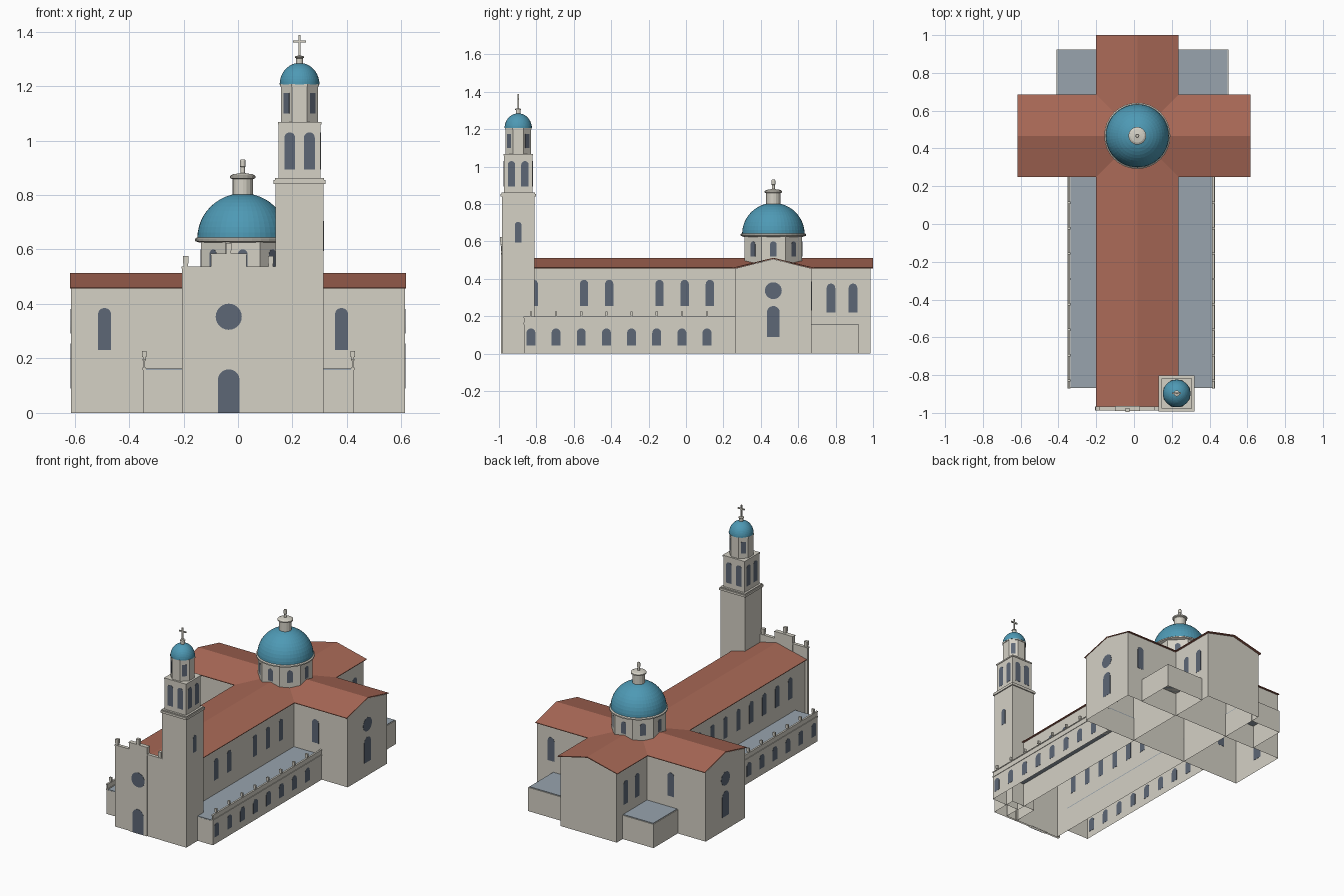
import bpy, bmesh, math
from mathutils import Vector

if "Cube" in bpy.data.objects:
    bpy.data.objects.remove(bpy.data.objects["Cube"], do_unlink=True)


def material(name, r, g, b):
    m = bpy.data.materials.new(name)
    m.use_nodes = True
    m.diffuse_color = (r, g, b, 1)
    m.node_tree.nodes["Principled BSDF"].inputs["Base Color"].default_value = (r, g, b, 1)
    return m


STONE = material("pale stone", 0.66, 0.635, 0.56)
TILE = material("terracotta tile", 0.4, 0.142, 0.095)
TEAL = material("teal dome", 0.076, 0.32, 0.46)
GLASS = material("dark glass", 0.11, 0.135, 0.18)
LEAD = material("grey roof", 0.315, 0.37, 0.42)


def finish(name, bm, mat):
    """Turn into an object; shells are open where they meet the ground."""
    bmesh.ops.recalc_face_normals(bm, faces=bm.faces)
    floor = [f for f in bm.faces if all(v.co.z < 0.0001 for v in f.verts)]
    bmesh.ops.delete(bm, geom=floor, context="FACES_ONLY")
    me = bpy.data.meshes.new(name)
    bm.to_mesh(me)
    bm.free()
    me.materials.append(mat)
    ob = bpy.data.objects.new(name, me)
    bpy.context.collection.objects.link(ob)


def box(name, x, y, z, mat=STONE):
    """Box from three (low, high) ranges."""
    bm = bmesh.new()
    bmesh.ops.create_cube(bm, size=1)
    for v in bm.verts:
        v.co = [r[0] if c < 0 else r[1] for c, r in zip(v.co, (x, y, z))]
    finish(name, bm, mat)


def square(name, cx, cy, half, z, mat=STONE):
    box(name, (cx - half, cx + half), (cy - half, cy + half), z, mat)


def extrude(name, pts, origin, angle, depth, mat):
    """Upright outline facing the given heading, extruded outwards."""
    a = math.radians(angle)
    ax, up = Vector((math.cos(a), math.sin(a), 0)), Vector((0, 0, 1))
    out = ax.cross(up)
    o = Vector(origin)
    bm = bmesh.new()
    f = bm.faces.new([bm.verts.new(o + ax * u + up * w) for u, w in pts])
    # Keep the first cap so that the prism is closed
    r = bmesh.ops.extrude_face_region(bm, geom=[f], use_keep_orig=True)
    moved = [v for v in r["geom"] if isinstance(v, bmesh.types.BMVert)]
    bmesh.ops.translate(bm, verts=moved, vec=out * depth)
    finish(name, bm, mat)


def plate(name, x, y, z, angle, pts):
    a = math.radians(angle)
    n = Vector((math.sin(a), -math.cos(a), 0)) * 0.001
    extrude(name, pts, Vector((x, y, z)) - n, angle, 0.002, GLASS)


def arch(name, x, y, z0, z1, w, angle):
    r, spring = w / 2, z1 - z0 - w / 2
    arc = [(r * math.cos(math.pi * i / 10), spring + r * math.sin(math.pi * i / 10))
           for i in range(11)]
    plate(name, x, y, z0, angle, [(-r, 0), (r, 0)] + arc)


def rose(name, x, y, z, r, angle):
    plate(name, x, y, z, angle, [(r * math.cos(math.tau * i / 24), r * math.sin(math.tau * i / 24))
                                 for i in range(24)])


def lathe(name, cx, cy, profile, mat=STONE, segs=32, turn=0.0):
    """Solid of revolution from (radius, height) points, closed at both ends."""
    bm = bmesh.new()
    rings = []
    for r, z in profile:
        rings.append([bm.verts.new((cx + r * math.cos(math.tau * i / segs + turn),
                                    cy + r * math.sin(math.tau * i / segs + turn), z))
                      for i in range(segs)])
    for lo, hi in zip(rings, rings[1:]):
        for i in range(segs):
            j = (i + 1) % segs
            bm.faces.new((lo[i], lo[j], hi[j], hi[i]))
    bm.faces.new(rings[0])
    bm.faces.new(rings[-1])
    finish(name, bm, mat)


def dome(name, cx, cy, r, z, height):
    steps = [math.pi / 2 * i / 12 for i in range(12)] + [1.55]
    lathe(name, cx, cy, [(r * math.cos(t), z + height * math.sin(t)) for t in steps], TEAL, 48)


def octagon(name, cx, cy, apothem, z0, z1):
    lathe(name, cx, cy, [(apothem / math.cos(math.pi / 8), z) for z in (z0, z1)],
          segs=8, turn=math.pi / 8)


CX, CY = 0.0175, 0.467          # crossing centre
HALF, EAVE, RIDGE = 0.205, 0.457, 0.507

# Nave and transept: gabled walls under thin tiled roofs
WALL = [(-HALF, 0), (HALF, 0), (HALF, EAVE - 0.001), (0, RIDGE - 0.001), (-HALF, EAVE - 0.001)]
E = HALF + 0.013
ROOF = [(-E, 0.456), (0, RIDGE), (E, 0.456), (E, 0.460), (0, 0.513), (-E, 0.460)]
extrude("nave_walls", WALL, (CX, 0.987, 0), 0, 1.96, STONE)
extrude("nave_roof", ROOF, (CX, 1.0, 0), 0, 1.97, TILE)
extrude("transept_walls", WALL, (-0.614, CY, 0), 90, 1.228, STONE)
extrude("transept_roof", ROOF, (-0.616, CY, 0), 90, 1.232, TILE)

# Aisles with parapets, finials and windows; rear annexes
bays = [-0.829 + 0.1345 * i for i in range(8)]
for side, s, edge, annex in (("right", -1, -0.348, -0.411), ("left", 1, 0.425, 0.499)):
    inner = CX + s * (HALF - 0.004)
    span = tuple(sorted((inner, edge)))
    rail = edge - s * 0.004
    box(side + "_aisle", span, (-0.867, 0.264), (0, 0.158))
    box(side + "_aisle_roof", span, (-0.866, 0.264), (0.158, 0.163), LEAD)
    box(side + "_string_course", (rail - 0.007, rail + 0.007), (-0.87, 0.264), (0.157, 0.166))
    box(side + "_parapet", (rail - 0.003, rail + 0.003), (-0.867, 0.264), (0.16, 0.193))
    box(side + "_coping", (rail - 0.006, rail + 0.006), (-0.87, 0.264), (0.192, 0.198))
    for i, y in enumerate(bays):
        arch(side + "_aisle_window", edge, y, 0.045, 0.135, 0.048, 90 * s)
        box(side + "_finial_stem", (rail - 0.005, rail + 0.005), (y - 0.004, y + 0.004), (0.197, 0.206))
        box(side + "_finial_cap", (rail - 0.008, rail + 0.008), (y - 0.006, y + 0.006), (0.205, 0.227))
        if s < 0 or i not in (1, 4):
            arch(side + "_clerestory_window", CX + s * HALF, y + 0.015, 0.255, 0.395, 0.044, 90 * s)
    for y in (0.775, 0.893):
        arch(side + "_choir_window", CX + s * HALF, y, 0.22, 0.375, 0.046, 90 * s)
    box(side + "_annex", tuple(sorted((inner, annex))), (0.668, 0.925), (0, 0.156))
    box(side + "_annex_roof", tuple(sorted((inner, annex - s * 0.005))), (0.668, 0.92), (0.156, 0.16), LEAD)
    # Transept end
    arch(side + "_transept_door", s * 0.614, CY, 0.09, 0.255, 0.068, 90 * s)
    rose(side + "_transept_rose", s * 0.614, CY, 0.337, 0.045, 90 * s)
for x, y, angle in ((-0.49, CY - HALF, 0), (0.38, CY - HALF, 0), (-0.36, CY + HALF, 180), (0.51, CY + HALF, 180)):
    arch("transept_window", x, y, 0.23, 0.385, 0.048, angle)

# West front
FX = -0.034
box("facade", (-0.205, 0.15), (-0.984, -0.967), (0, 0.532))
box("facade_coping", (-0.207, 0.15), (-0.987, -0.965), (0.531, 0.538))
box("facade_centre", (FX - 0.065, FX + 0.065), (-0.989, -0.965), (0, 0.58))
box("centre_coping", (FX - 0.067, FX + 0.067), (-0.991, -0.963), (0.579, 0.585))
arch("front_door", FX, -0.989, 0, 0.16, 0.08, 0)
rose("front_rose", FX, -0.989, 0.353, 0.048, 0)
for x, y, z in ((-0.192, -0.976, 0.537), (0.12, -0.976, 0.537), (FX, -0.985, 0.584)):
    square("front_finial_stem", x, y, 0.008, (z, z + 0.02))
    square("front_finial_cap", x, y, 0.0105, (z + 0.012, z + 0.039))

# Bell tower
TX, TY = 0.226, -0.897
square("tower_shaft", TX, TY, 0.088, (0, 0.846))
square("tower_ledge", TX, TY, 0.095, (0.841, 0.855))
square("tower_ledge_top", TX, TY, 0.09, (0.855, 0.862))
square("belfry", TX, TY, 0.077, (0.86, 1.06))
square("belfry_cornice", TX, TY, 0.08, (1.059, 1.068))
octagon("tower_lantern", TX, TY, 0.068, 1.066, 1.2)
octagon("tower_lantern_cornice", TX, TY, 0.071, 1.198, 1.207)
dome("tower_dome", TX, TY, 0.073, 1.206, 0.079)
arch("tower_window", TX + 0.088, TY, 0.595, 0.705, 0.036, 90)
for angle in range(0, 360, 90):
    a = math.radians(angle)
    for off in (-0.036, 0.036):
        arch("belfry_window", TX + 0.077 * math.sin(a) + off * math.cos(a),
             TY - 0.077 * math.cos(a) + off * math.sin(a), 0.893, 1.03, 0.04, angle)
    d = a + math.pi / 4
    plate("tower_lantern_window", TX + 0.068 * math.sin(d), TY - 0.068 * math.cos(d), 1.1, angle + 45,
          [(-0.015, 0), (0.015, 0), (0.015, 0.075), (-0.015, 0.075)])
lathe("tower_finial", TX, TY, [(0.013, 1.275), (0.013, 1.302), (0.016, 1.304), (0.016, 1.309), (0.004, 1.312)],
      segs=12)
square("cross_post", TX, TY, 0.004, (1.308, 1.388))
box("cross_arms", (TX - 0.024, TX + 0.024), (TY - 0.004, TY + 0.004), (1.359, 1.367))

# Crossing drum and great dome
octagon("drum", CX, CY, 0.154, 0.44, 0.632)
for angle in range(0, 360, 45):
    a = math.radians(angle)
    arch("drum_window", CX + 0.154 * math.sin(a), CY - 0.154 * math.cos(a), 0.52, 0.6, 0.036, angle)
lathe("drum_cornice", CX, CY, [(0.158, 0.625), (0.175, 0.631), (0.175, 0.639), (0.168, 0.644)])
dome("great_dome", CX, CY, 0.167, 0.64, 0.166)
lathe("dome_lantern", CX, CY, [(0.038, 0.79), (0.038, 0.858), (0.047, 0.862), (0.047, 0.87),
                               (0.036, 0.876), (0.01, 0.88)], segs=16)
lathe("dome_finial", CX, CY, [(0.008, 0.875), (0.008, 0.902), (0.0105, 0.904), (0.0105, 0.926), (0.008, 0.931)],
      segs=12)
